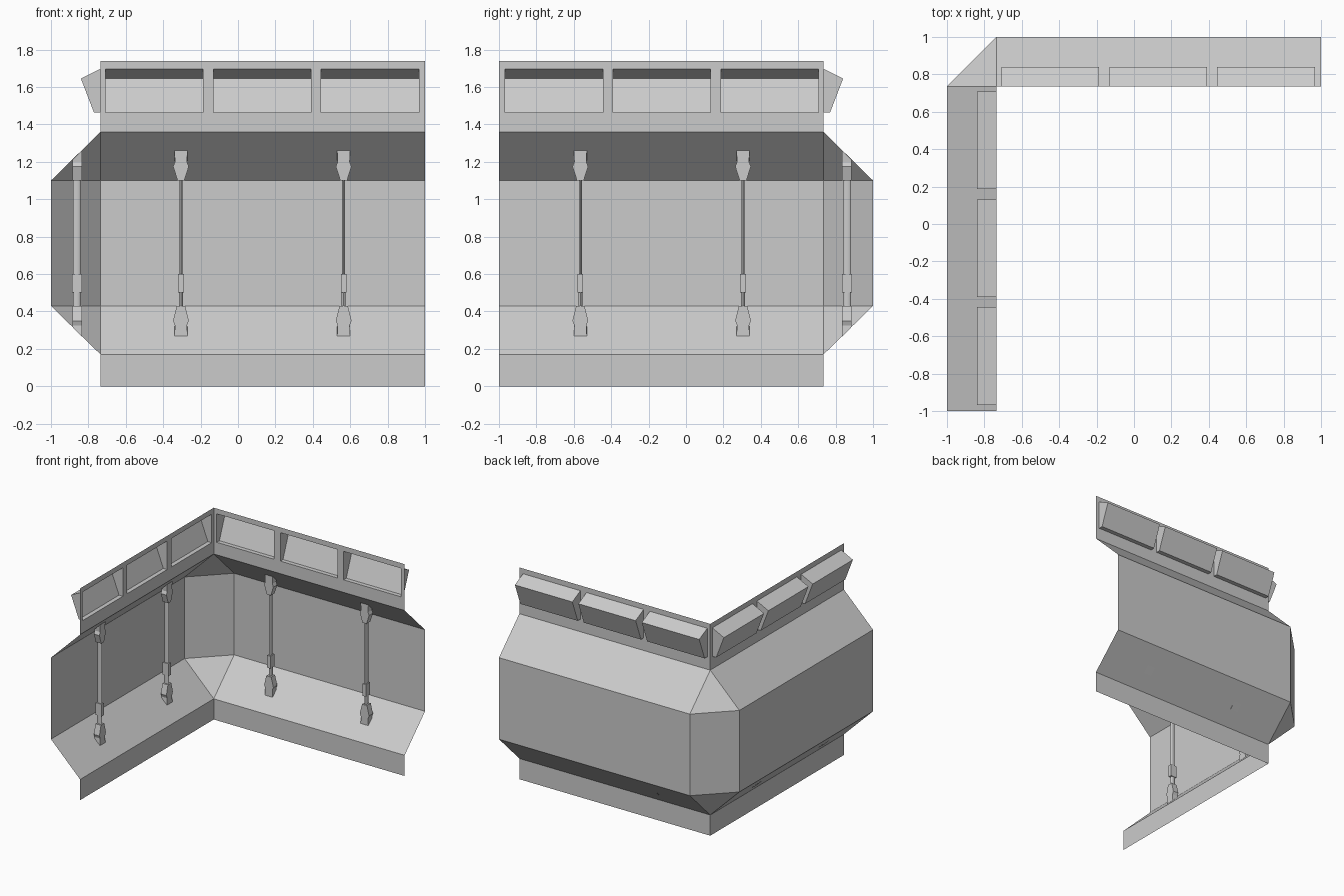
import bpy, bmesh, math

if "Cube" in bpy.data.objects:
    bpy.data.objects.remove(bpy.data.objects["Cube"])

IN = 0.735                      # inner wall plane
OUT = 0.265                     # how far the wall bulges outward
WINDOWS = [(-0.708, -0.186), (-0.13, 0.39), (0.445, 0.967)]
POLES = [-0.305, 0.565]


# Local coordinates: a = along the wall, o = outward from the inner plane, z = up
def back(a, o, z):
    return (a, IN + o, z)


def left(a, o, z):
    return (-(IN + o), -a, z)


def build(name, faces, side, closed=False, smooth=False):
    """Make an object from a list of polygons given in local coordinates."""
    bm = bmesh.new()
    for f in faces:
        bm.faces.new([bm.verts.new(side(*p)) for p in f])
    bmesh.ops.remove_doubles(bm, verts=bm.verts, dist=1e-5)
    if closed:
        bmesh.ops.recalc_face_normals(bm, faces=bm.faces)
    elif side is left:
        bmesh.ops.reverse_faces(bm, faces=bm.faces)
    me = bpy.data.meshes.new(name)
    bm.to_mesh(me)
    bm.free()
    ob = bpy.data.objects.new(name, me)
    bpy.context.collection.objects.link(ob)
    if smooth:
        bpy.ops.object.select_all(action='DESELECT')
        ob.select_set(True)
        bpy.context.view_layer.objects.active = ob
        bpy.ops.object.shade_smooth_by_angle(angle=math.radians(50))
    return ob


def strip(a0, a1, p, q):
    """Quad along the wall between profile points p and q (o, z)."""
    return [(a0, *p), (a1, *p), (a1, *q), (a0, *q)]


def prism(loop0, loop1):
    """Closed solid between two matching loops."""
    n = len(loop0)
    sides = [[loop0[i], loop0[(i + 1) % n], loop1[(i + 1) % n], loop1[i]] for i in range(n)]
    return sides + [loop0, loop1]


def wall_faces():
    cuts = [-IN] + [e for w in WINDOWS for e in w] + [1.0]
    profile = [(0, 0), (0, 0.17), (OUT, 0.43), (OUT, 1.10), (0, 1.36)]
    faces = [strip(-IN, 1, p, q) for p, q in zip(profile, profile[1:])]
    # top band with window openings
    for i, (a0, a1) in enumerate(zip(cuts, cuts[1:])):
        for z0, z1 in ((1.36, 1.463), (1.463, 1.697), (1.697, 1.74)):
            if not (z0 == 1.463 and i % 2):
                faces.append(strip(a0, a1, (0, z0), (0, z1)))
    return faces


def window_faces(a0, a1):
    # recess profile: sill, tilted pane, sloping head
    pr = [(0, 1.463), (0.035, 1.463), (0.105, 1.645), (0, 1.697)]
    faces = [strip(a0, a1, p, q) for p, q in zip(pr, pr[1:])]
    faces.append([(a0, *p) for p in pr])
    faces.append([(a1, *p) for p in reversed(pr)])
    return faces


def bracket_faces(a, top):
    # half outline (half width, height); the end is cut along the sloped wall
    if top:
        half, end_near, end_far = [(0.018, 1.10), (0.042, 1.175), (0.032, 1.20)], 1.26, 1.21
    else:
        half, end_near, end_far = [(0.022, 0.43), (0.042, 0.35), (0.032, 0.325)], 0.266, 0.317

    def loop(o, z_end):
        pts = half + [(0.035, z_end)]
        return [(a + w, o, z) for w, z in pts] + [(a - w, o, z) for w, z in reversed(pts)]
    return prism(loop(0.10, end_near), loop(0.15, end_far))


def rod_faces(a, w, z0, z1, n=12):
    def ring(z):
        return [(a + w * math.cos(2 * math.pi * i / n),
                 0.127 + 0.021 * math.sin(2 * math.pi * i / n), z) for i in range(n)]
    return prism(ring(z0), ring(z1))


def sleeve_faces(a):
    def ring(z):
        return [(a + sx * 0.015, 0.126 + sy * 0.027, z)
                for sx, sy in ((-1, -1), (1, -1), (1, 1), (-1, 1))]
    return prism(ring(0.50), ring(0.60))


for label, side in (("back", back), ("left", left)):
    build(f"{label}_wall", wall_faces(), side)
    for i, (a0, a1) in enumerate(WINDOWS, 1):
        build(f"{label}_window_recess_{i}", window_faces(a0, a1), side)
    for i, a in enumerate(POLES, 1):
        build(f"{label}_upper_bracket_{i}", bracket_faces(a, True), side, True)
        build(f"{label}_lower_bracket_{i}", bracket_faces(a, False), side, True)
        build(f"{label}_lower_rod_{i}", rod_faces(a, 0.011, 0.42, 0.51), side, True, True)
        build(f"{label}_upper_rod_{i}", rod_faces(a, 0.008, 0.59, 1.11), side, True, True)
        build(f"{label}_rod_sleeve_{i}", sleeve_faces(a), side, True)

# Chamfered corner joining both walls
c = -IN


def corner(z):
    return (c, OUT, z), (c - OUT, 0, z)


b0, l0 = corner(0.43)
b1, l1 = corner(1.10)
build("corner_panel", [[l0, b0, b1, l1],
                       [(c, 0, 0.17), b0, l0],
                       [(c, 0, 1.36), l1, b1]], back)
